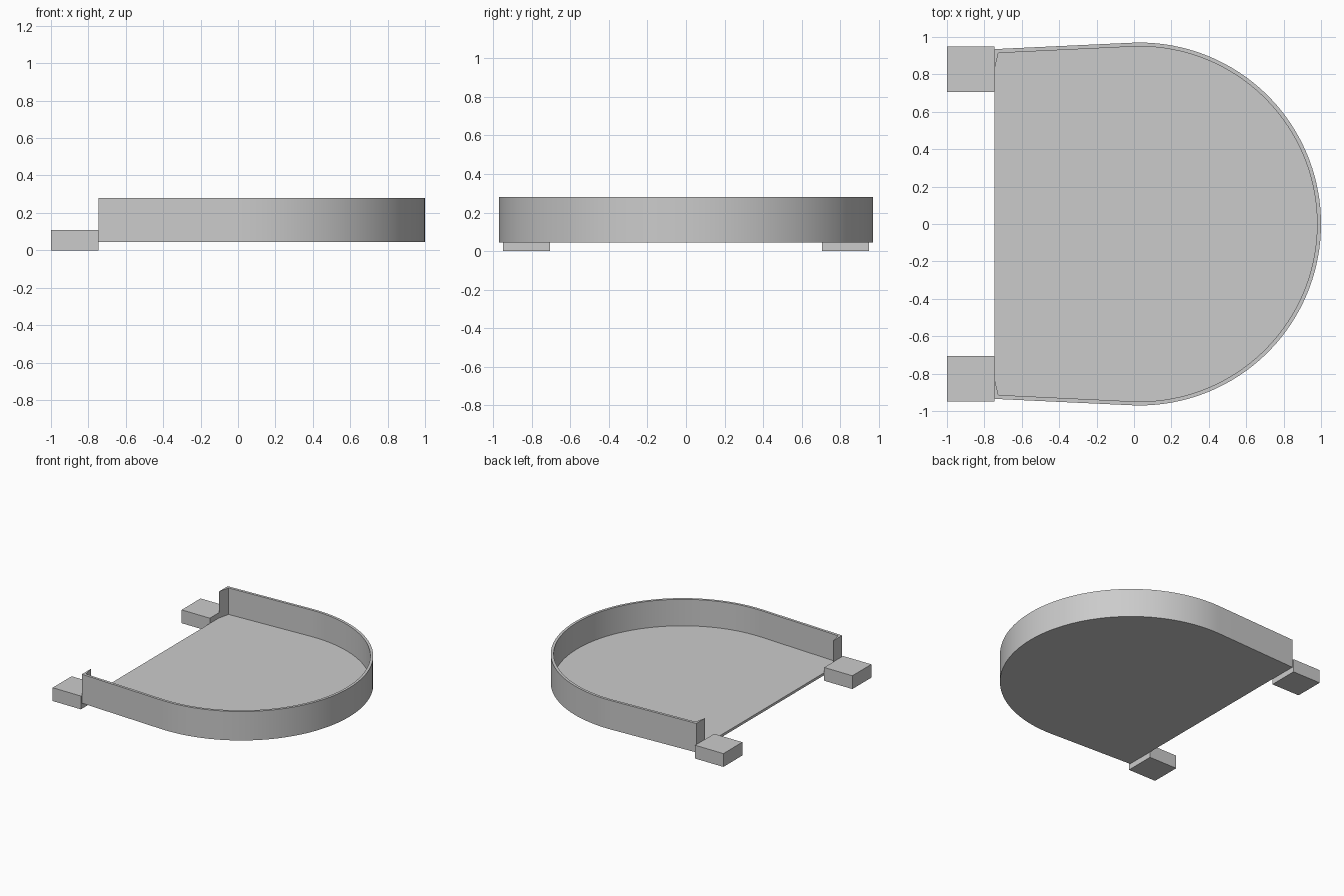
import bpy, bmesh
from math import cos, sin, radians

if "Cube" in bpy.data.objects:
    bpy.data.objects.remove(bpy.data.objects["Cube"], do_unlink=True)

grey = bpy.data.materials.new("light grey")
grey.use_nodes = True
grey.diffuse_color = (0.6, 0.6, 0.6, 1)
grey.node_tree.nodes["Principled BSDF"].inputs["Base Color"].default_value = (0.6, 0.6, 0.6, 1)

BACK, CENTRE, RADIUS, WALL = -0.747, 0.03, 0.97, 0.021
BOTTOM, FLOOR, TOP = 0.045, 0.065, 0.28
TIP = (BACK, 0.82)
SEGMENTS = 72
SWEEP = 92.6


def finish(name, bm):
    bmesh.ops.recalc_face_normals(bm, faces=bm.faces)
    mesh = bpy.data.meshes.new(name)
    bm.to_mesh(mesh)
    bm.free()
    mesh.materials.append(grey)
    obj = bpy.data.objects.new(name, mesh)
    bpy.context.collection.objects.link(obj)
    return obj


def outline(radius, corner):
    """Lip tip, corner, round end, corner, lip tip."""
    arc = []
    for i in range(SEGMENTS + 1):
        a = radians(SWEEP - 2 * SWEEP * i / SEGMENTS)
        arc.append((CENTRE + radius * cos(a), radius * sin(a)))
    ends = [TIP, corner]
    return ends + arc + [(x, -y) for x, y in reversed(ends)]


# Tray: thin floor, rounded wall and two tapered lips at the open side
outer = outline(RADIUS, (BACK, 0.935))
inner = outline(RADIUS - WALL, (BACK + 0.022, 0.914))
bm = bmesh.new()
levels = [(outer, BOTTOM), (outer, FLOOR), (outer, TOP), (inner, TOP), (inner, FLOOR)]
rings = [[bm.verts.new((x, y, z)) for x, y in pts] for pts, z in levels]
for a, b in zip(rings, rings[1:]):
    for i in range(len(a) - 1):
        bm.faces.new((a[i], a[i + 1], b[i + 1], b[i]))
bm.faces.new(rings[0])
bm.faces.new(rings[-1])
bm.faces.new((rings[0][0], rings[0][-1], rings[1][-1], rings[1][0]))
bmesh.ops.remove_doubles(bm, verts=bm.verts, dist=0.0001)
tray = finish("tray", bm)
bpy.ops.object.select_all(action="DESELECT")
tray.select_set(True)
bpy.context.view_layer.objects.active = tray
bpy.ops.object.shade_smooth_by_angle(angle=radians(30))

# Mounting blocks on the open side
for name, side in (("left_block", 1), ("right_block", -1)):
    bm = bmesh.new()
    bmesh.ops.create_cube(bm, size=1)
    bmesh.ops.scale(bm, vec=(1 + BACK, 0.243, 0.108), verts=bm.verts)
    bmesh.ops.translate(bm, vec=((BACK - 1) / 2, side * 0.827, 0.054), verts=bm.verts)
    finish(name, bm)
